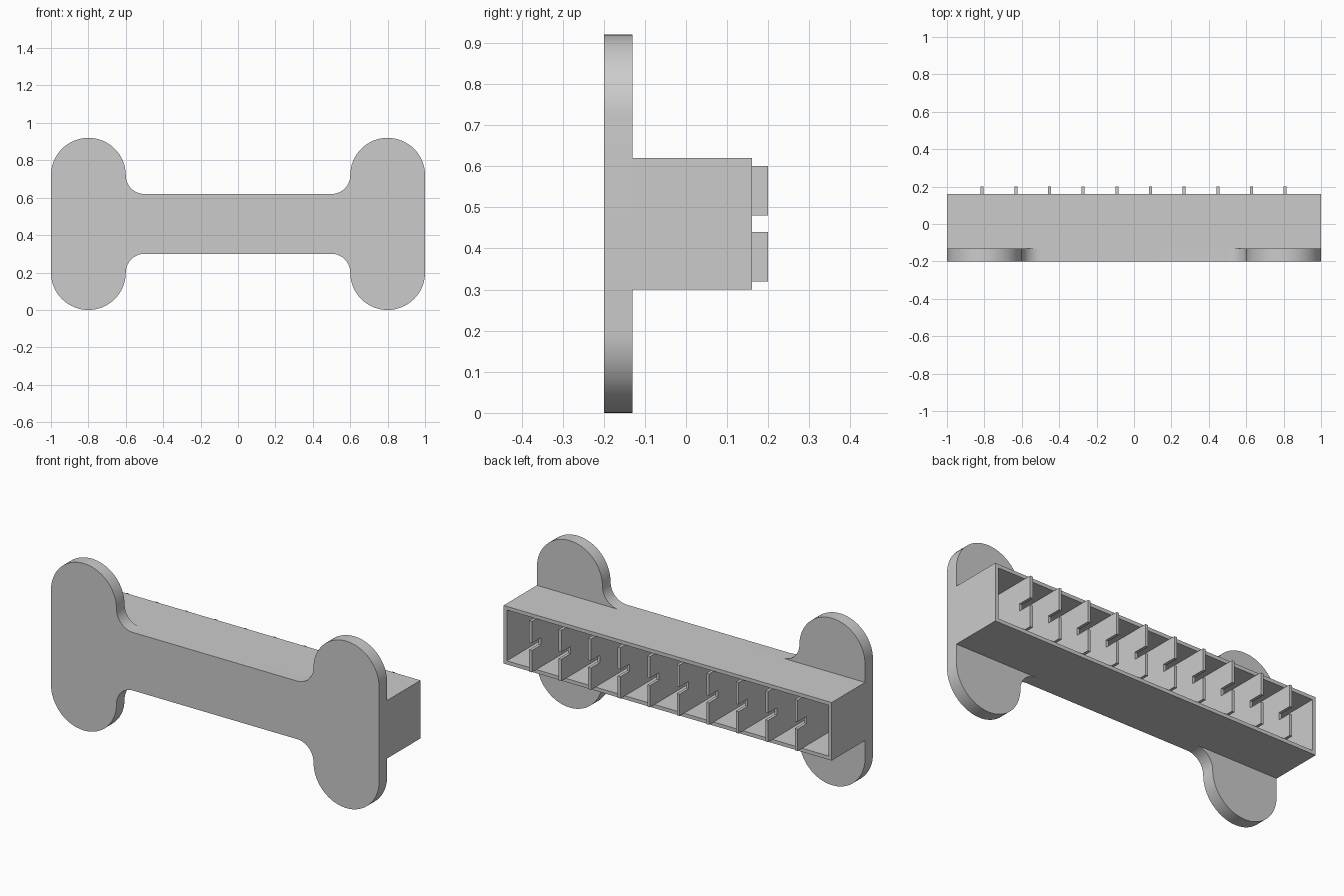
import bpy, bmesh
from math import cos, sin, pi
from mathutils import Vector

cube = bpy.data.objects.get("Cube")
if cube:
    bpy.data.objects.remove(cube, do_unlink=True)

grey = bpy.data.materials.new("light_grey")
grey.use_nodes = True
colour = (0.6, 0.6, 0.6, 1)
grey.diffuse_color = colour
grey.node_tree.nodes["Principled BSDF"].inputs["Base Color"].default_value = colour

BACK_OF_PLATE = -0.13
MID_Z = 0.46


def finish(name, bm):
    bmesh.ops.recalc_face_normals(bm, faces=bm.faces)
    mesh = bpy.data.meshes.new(name)
    bm.to_mesh(mesh)
    bm.free()
    mesh.materials.append(grey)
    obj = bpy.data.objects.new(name, mesh)
    bpy.context.collection.objects.link(obj)
    return obj


def prism(name, points, offset):
    """Solid made by sweeping a flat outline along an offset."""
    bm = bmesh.new()
    face = bm.faces.new([bm.verts.new(p) for p in points])
    swept = bmesh.ops.extrude_face_region(bm, geom=[face], use_keep_orig=True)
    verts = [v for v in swept["geom"] if isinstance(v, bmesh.types.BMVert)]
    bmesh.ops.translate(bm, verts=verts, vec=Vector(offset))
    return finish(name, bm)


def arc(cx, cz, radius, start, end, steps):
    angles = [start + (end - start) * i / steps for i in range(steps + 1)]
    return [(cx + radius * cos(a), cz + radius * sin(a)) for a in angles]


# Face plate: one quarter of the outline, mirrored to all four corners
quarter = arc(0.8, 0.26, 0.2, 0, pi, 32) + arc(0.5, 0.26, 0.1, 0, -pi / 2, 16)[1:]
top = quarter + [(-x, z) for x, z in reversed(quarter)]
outline = top + [(-x, -z) for x, z in top]
plate = prism("face_plate", [(x, -0.2, MID_Z + z) for x, z in outline],
              (0, BACK_OF_PLATE + 0.2, 0))
bpy.context.view_layer.objects.active = plate
plate.select_set(True)
bpy.ops.object.shade_smooth_by_angle(angle=pi / 6)
plate.select_set(False)

# Housing: open rectangular sleeve behind the plate
bm = bmesh.new()


def ring(half_x, half_z, y):
    corners = [(-1, -1), (1, -1), (1, 1), (-1, 1)]
    return [bm.verts.new((sx * half_x, y, MID_Z + sz * half_z)) for sx, sz in corners]


loops = [ring(1, 0.16, BACK_OF_PLATE), ring(1, 0.16, 0.16),
         ring(0.98, 0.14, 0.16), ring(0.98, 0.14, BACK_OF_PLATE)]
for a, b in zip(loops, loops[1:]):
    for i in range(4):
        j = (i + 1) % 4
        bm.faces.new((a[i], a[j], b[j], b[i]))
finish("housing", bm)

# Dividers: thin notched walls standing proud of the housing
half = [(BACK_OF_PLATE, 0.14), (0.2, 0.14), (0.2, 0.02), (0.12, 0.02)]
profile = half + [(y, -z) for y, z in reversed(half)]
for i in range(10):
    x = -0.82 + 0.18 * i
    prism(f"divider_{i + 1}", [(x, y, MID_Z + z) for y, z in profile], (0.016, 0, 0))
